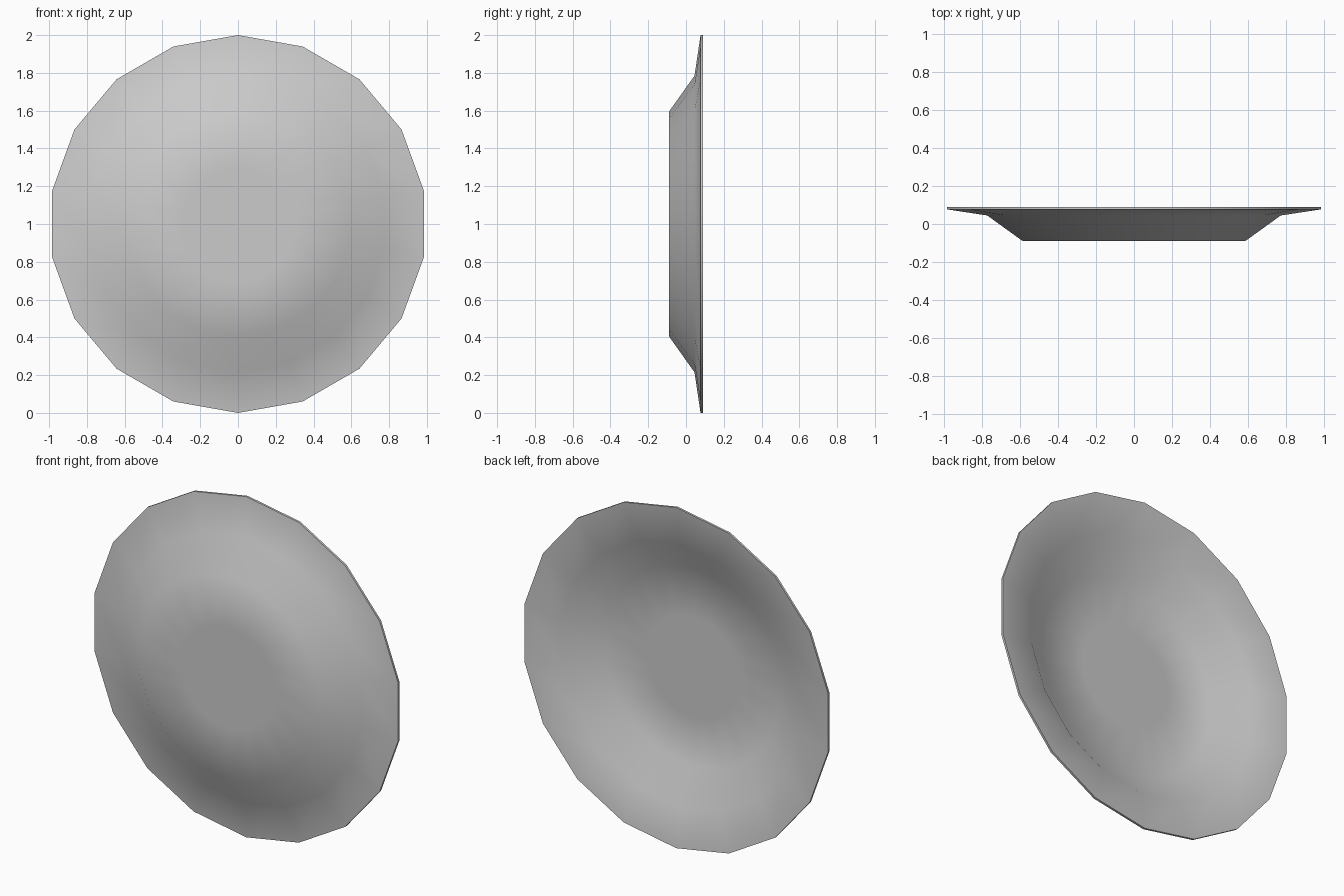
import bpy, bmesh, math

if "Cube" in bpy.data.objects:
    bpy.data.objects.remove(bpy.data.objects["Cube"])

SIDES = 18
# Plate cross-section (radius, y): outer face from centre to rim, then inner face back
profile = [(0.3, -0.09), (0.595, -0.09), (0.785, 0.045), (1.0, 0.077),
           (1.0, 0.09), (0.775, 0.062), (0.585, -0.072), (0.3, -0.072)]

bm = bmesh.new()
rings = []
for r, y in profile:
    rings.append([bm.verts.new((r * math.sin(2 * math.pi * i / SIDES), y,
                                1 + r * math.cos(2 * math.pi * i / SIDES)))
                  for i in range(SIDES)])

# Walls between neighbouring rings
for a, b in zip(rings, rings[1:]):
    for i in range(SIDES):
        j = (i + 1) % SIDES
        bm.faces.new((a[i], a[j], b[j], b[i]))

# Flat centres on both sides
bm.faces.new(rings[0])
bm.faces.new(rings[-1])
bmesh.ops.recalc_face_normals(bm, faces=bm.faces[:])
for f in bm.faces:
    f.smooth = True

mesh = bpy.data.meshes.new("plate")
bm.to_mesh(mesh)
bm.free()
plate = bpy.data.objects.new("plate", mesh)
bpy.context.collection.objects.link(plate)

# Keep the thin rim edge crisp
bpy.context.view_layer.objects.active = plate
plate.select_set(True)
bpy.ops.object.shade_smooth_by_angle(angle=math.radians(60))
